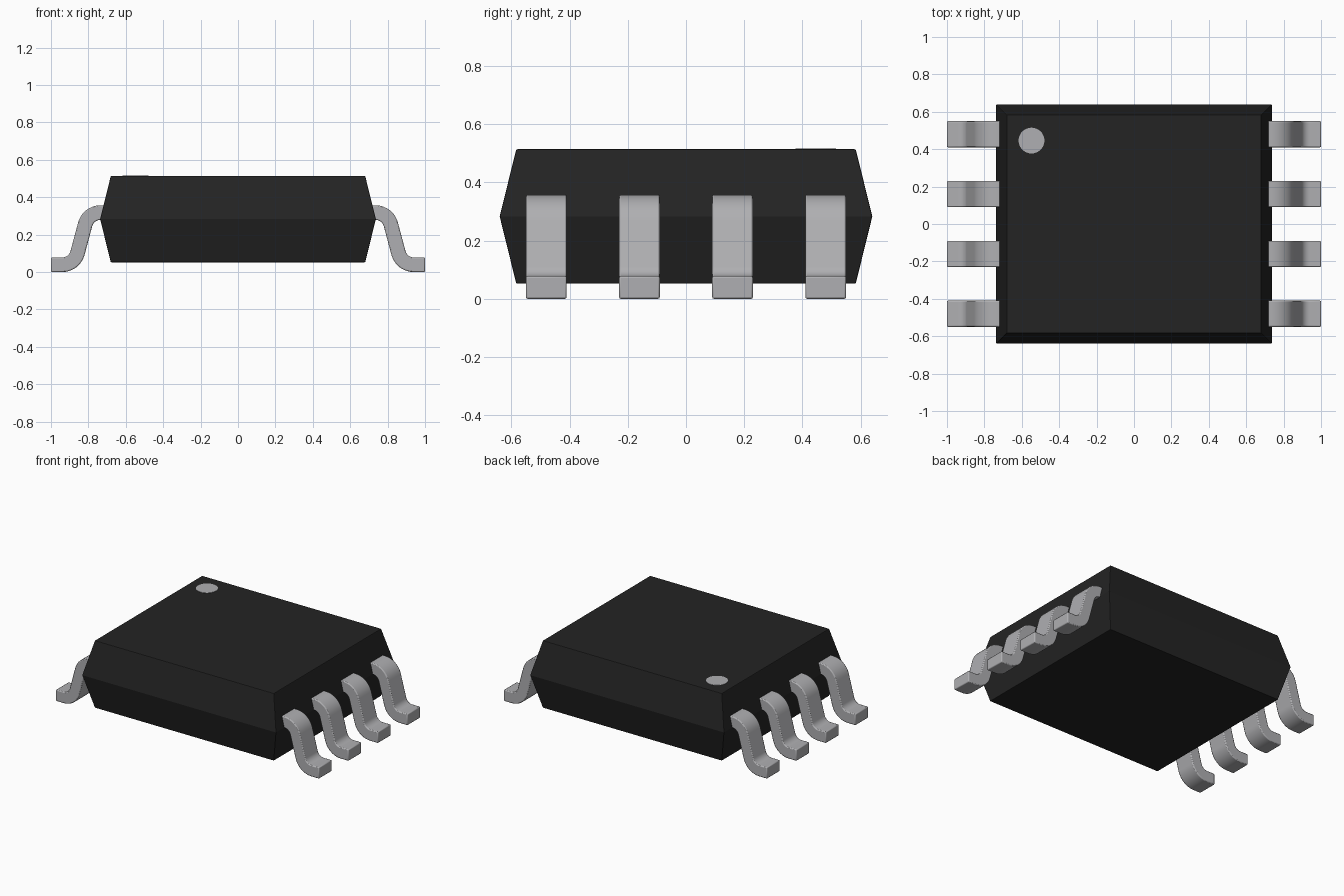
import bpy, bmesh, math
from mathutils import Vector

if "Cube" in bpy.data.objects:
    bpy.data.objects.remove(bpy.data.objects["Cube"])


def material(name, rgb):
    m = bpy.data.materials.new(name)
    m.diffuse_color = (*rgb, 1)
    m.use_nodes = True
    m.node_tree.nodes["Principled BSDF"].inputs["Base Color"].default_value = m.diffuse_color
    return m


BLACK = material("black epoxy", (0.017, 0.017, 0.017))
METAL = material("tin metal", (0.43, 0.43, 0.445))


def finish(name, bm, mat, bevel=0.0, smooth=False):
    bmesh.ops.recalc_face_normals(bm, faces=bm.faces)
    me = bpy.data.meshes.new(name)
    bm.to_mesh(me)
    bm.free()
    me.materials.append(mat)
    ob = bpy.data.objects.new(name, me)
    bpy.context.collection.objects.link(ob)
    if smooth:
        bpy.ops.object.select_all(action='DESELECT')
        ob.select_set(True)
        bpy.context.view_layer.objects.active = ob
        bpy.ops.object.shade_smooth_by_angle(angle=math.radians(35))
    if bevel:
        mod = ob.modifiers.new("soft edges", 'BEVEL')
        mod.width, mod.segments = bevel, 2
        mod.limit_method, mod.angle_limit = 'ANGLE', math.radians(60)
    return ob


# Moulded body: three stacked rectangles, widest at the parting line
bm = bmesh.new()
rings = []
for hx, hy, z in ((0.68, 0.583, 0.052), (0.737, 0.64, 0.283), (0.68, 0.583, 0.514)):
    rings.append([bm.verts.new((sx * hx, sy * hy, z))
                  for sx, sy in ((-1, -1), (1, -1), (1, 1), (-1, 1))])
for low, high in zip(rings, rings[1:]):
    for i in range(4):
        j = (i + 1) % 4
        bm.faces.new((low[i], low[j], high[j], high[i]))
bm.faces.new(rings[0][::-1])
bm.faces.new(rings[-1])
finish("body", bm, BLACK, bevel=0.004)

# Pin one marker: thin disc on the top
bm = bmesh.new()
bmesh.ops.create_cone(bm, cap_ends=True, segments=48, radius1=0.069, radius2=0.069, depth=0.004)
bmesh.ops.translate(bm, verts=bm.verts, vec=(-0.548, 0.446, 0.514))
finish("pin_one_marker", bm, METAL)


# Gull-wing lead profile: two equal bends joined by a steep straight
T, R, TURN, STEPS = 0.078, 0.085, math.radians(75), 10
Z_TOP, Z_FOOT, X_BEND = 0.357 - T / 2, T / 2, 0.735
drop = Z_TOP - Z_FOOT
slant = (drop - 2 * R * (1 - math.cos(TURN))) / math.sin(TURN)
x_foot = X_BEND + 2 * R * math.sin(TURN) + slant * math.cos(TURN)

path = [(0.66, Z_TOP, 0)]            # x, z, downward angle
for i in range(STEPS + 1):
    a = TURN * i / STEPS
    path.append((X_BEND + R * math.sin(a), Z_TOP - R * (1 - math.cos(a)), a))
for i in range(STEPS, -1, -1):
    a = TURN * i / STEPS
    path.append((x_foot - R * math.sin(a), Z_FOOT + R * (1 - math.cos(a)), a))
path.append((1.0, Z_FOOT, 0))


def lead(name, side, y, width=0.14):
    bm = bmesh.new()
    sections = []
    for x, z, a in path:
        nx, nz = math.sin(a) * T / 2, math.cos(a) * T / 2
        sections.append([bm.verts.new((side * (x + s * nx), y + w * width / 2, z + s * nz))
                         for s, w in ((1, -1), (1, 1), (-1, 1), (-1, -1))])
    for p, q in zip(sections, sections[1:]):
        for i in range(4):
            j = (i + 1) % 4
            bm.faces.new((p[i], p[j], q[j], q[i]))
    bm.faces.new(sections[0])
    bm.faces.new(sections[-1])
    finish(name, bm, METAL, bevel=0.006, smooth=True)


# Four leads on each side
for side, label in ((-1, "left"), (1, "right")):
    for n in range(4):
        lead(f"{label}_lead_{n + 1}", side, -0.48 + 0.32 * n)
